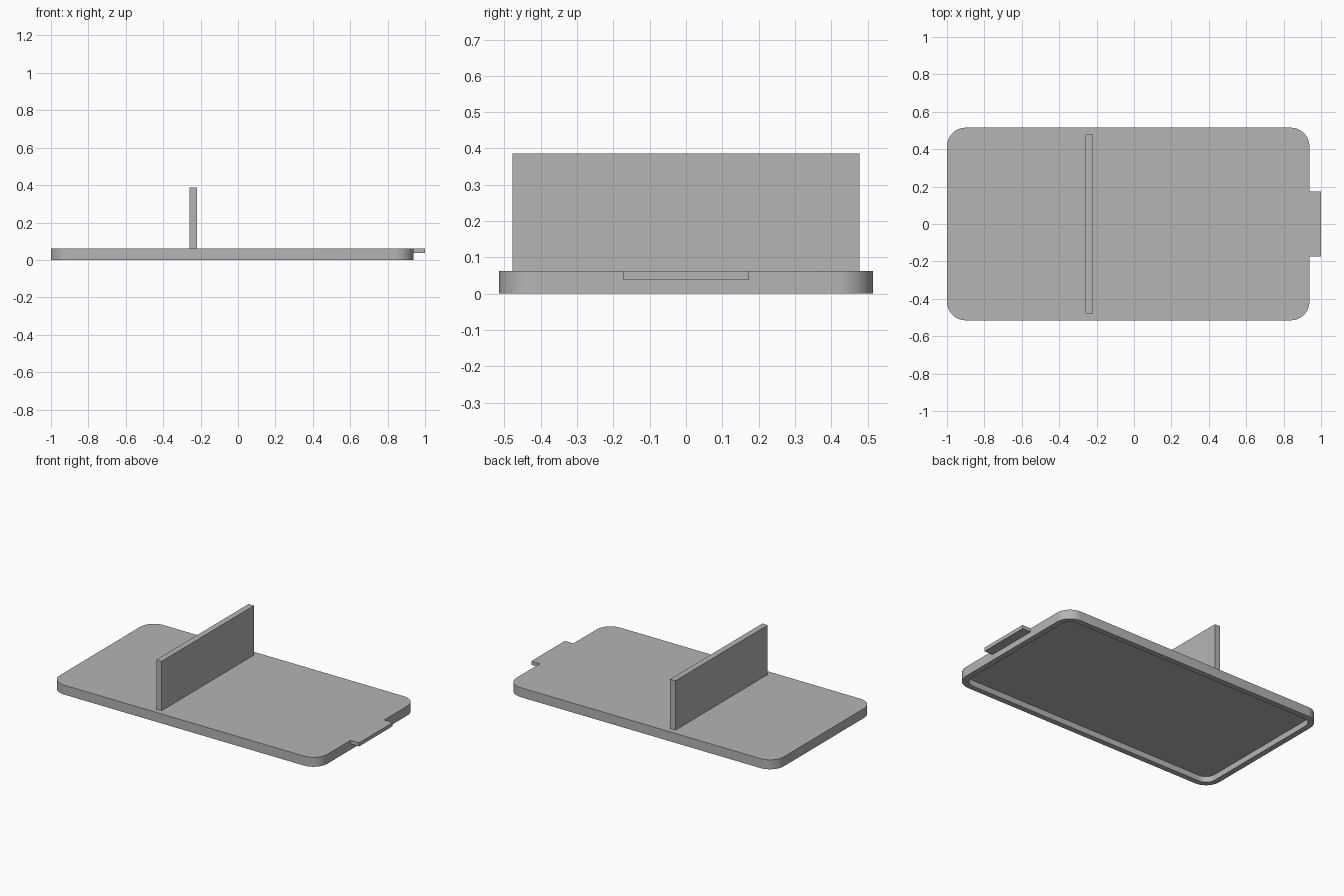
import bpy
import bmesh
from mathutils import Vector

default = bpy.data.objects.get("Cube")
if default:
    bpy.data.objects.remove(default, do_unlink=True)

grey = bpy.data.materials.new("plain_grey")
grey.use_nodes = True
grey.diffuse_color = (0.46, 0.46, 0.46, 1)
grey.node_tree.nodes["Principled BSDF"].inputs["Base Color"].default_value = grey.diffuse_color


def box_mesh(low, high):
    """Box spanning two opposite corners."""
    bm = bmesh.new()
    bmesh.ops.create_cube(bm, size=1)
    low, high = Vector(low), Vector(high)
    for v in bm.verts:
        v.co = (low + high) / 2 + v.co * (high - low)
    return bm


def finish(bm, name):
    mesh = bpy.data.meshes.new(name)
    bm.normal_update()
    bm.to_mesh(mesh)
    bm.free()
    mesh.materials.append(grey)
    obj = bpy.data.objects.new(name, mesh)
    bpy.context.collection.objects.link(obj)
    return obj


# Base plate: rounded corners, hollowed underneath inside a thin rim
bm = box_mesh((-1, -0.515, 0), (0.938, 0.515, 0.062))
upright = [e for e in bm.edges if abs(e.verts[0].co.z - e.verts[1].co.z) > 0.01]
bmesh.ops.bevel(bm, geom=upright, offset=0.1, offset_type='OFFSET',
                segments=12, profile=0.5, affect='EDGES')
bm.normal_update()
underside = min(bm.faces, key=lambda f: f.calc_center_median().z)
bmesh.ops.inset_individual(bm, faces=[underside], thickness=0.036, use_even_offset=True)
bmesh.ops.inset_individual(bm, faces=[underside], thickness=0, depth=-0.038)
plate = finish(bm, "base_plate")
bpy.ops.object.select_all(action='DESELECT')
plate.select_set(True)
bpy.context.view_layer.objects.active = plate
bpy.ops.object.shade_smooth_by_angle()

# Upright divider across the plate
finish(box_mesh((-0.258, -0.478, 0.062), (-0.219, 0.478, 0.386)), "upright_divider")

# Thin tab on the short edge, flush with the plate top
finish(box_mesh((0.938, -0.174, 0.038), (1, 0.174, 0.062)), "end_tab")
